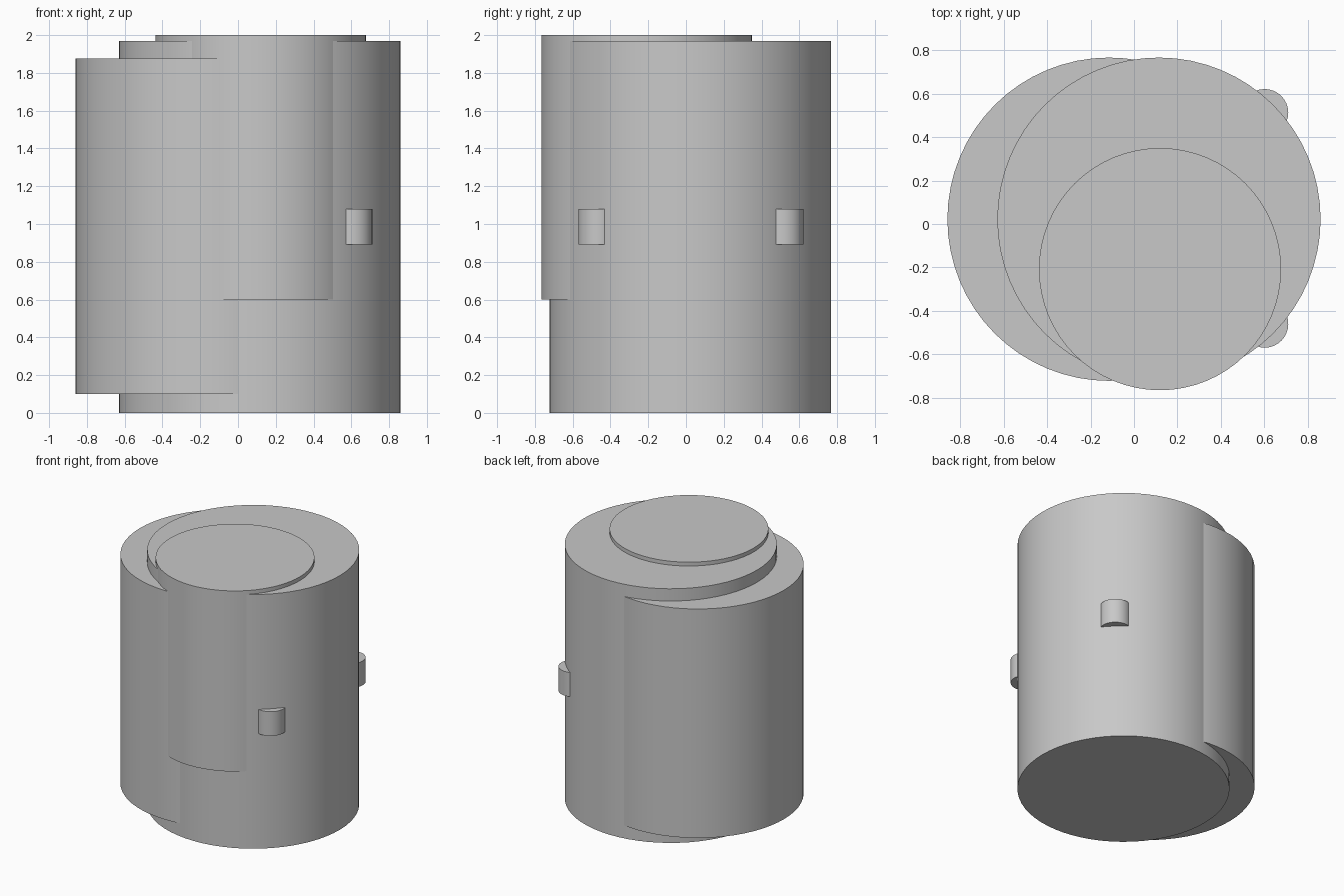
import bpy
import math

cube = bpy.data.objects.get("Cube")
if cube:
    bpy.data.objects.remove(cube, do_unlink=True)

# Single plain grey material
grey = bpy.data.materials.new("plain_grey")
grey.use_nodes = True
colour = (0.58, 0.58, 0.58, 1)
grey.diffuse_color = colour
grey.node_tree.nodes["Principled BSDF"].inputs["Base Color"].default_value = colour


def cylinder(name, x, y, radius, bottom, top, sides=64):
    bpy.ops.mesh.primitive_cylinder_add(
        vertices=sides, radius=radius, depth=top - bottom,
        location=(x, y, (bottom + top) / 2))
    obj = bpy.context.object
    obj.name = name
    obj.data.materials.append(grey)
    bpy.ops.object.shade_smooth_by_angle(angle=math.radians(30))
    return obj


OFFSET, MID_Y, RADIUS = 0.115, 0.022, 0.745

# Two overlapping barrels, the left-hand one shorter at both ends
cylinder("main_barrel", OFFSET, MID_Y, RADIUS, 0, 1.97)
cylinder("side_barrel", -OFFSET, MID_Y, RADIUS, 0.1, 1.875)

# Narrower core that pokes out of the top and the front
cylinder("front_core", 0.12, -0.208, 0.558, 0.6, 2.0)

# Pair of small pegs on the side
for name, side in (("front_peg", -1), ("back_peg", 1)):
    cylinder(name, 0.602, 0.026 + side * 0.487, 0.109, 0.892, 1.08, 32)
